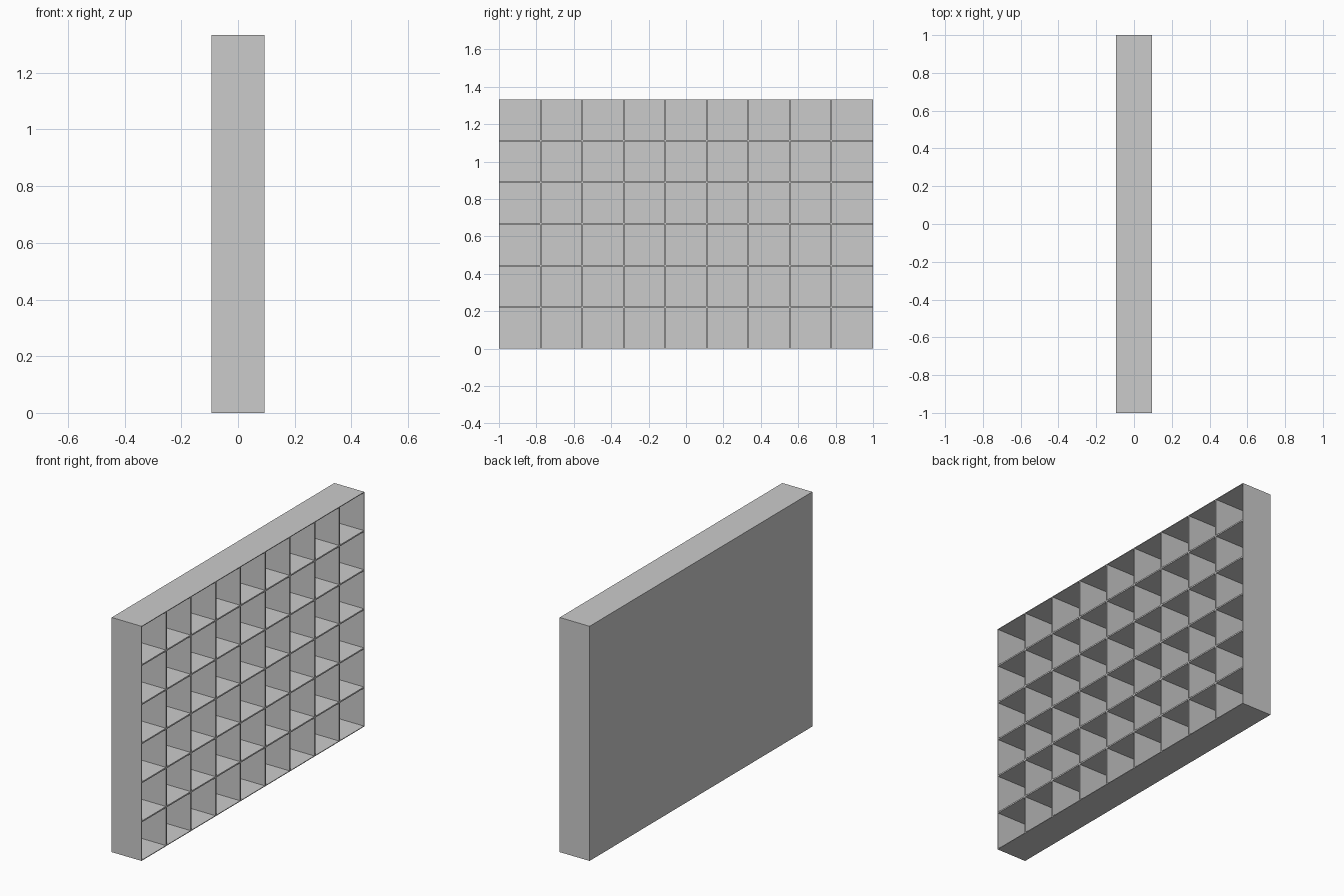
import bpy, bmesh
from mathutils import Matrix, Vector

if "Cube" in bpy.data.objects:
    bpy.data.objects.remove(bpy.data.objects["Cube"])

COLS, ROWS = 9, 6
CELL = 2 / COLS
HEIGHT = CELL * ROWS
HALF_DEPTH = 0.094
WALL = 0.004      # each cell's own wall; neighbouring cells double it
BACK = 0.004

bm = bmesh.new()

# Open front: one grid face per compartment, facing +x
bmesh.ops.create_grid(bm, x_segments=COLS, y_segments=ROWS, size=1)
for v in bm.verts:
    v.co = Vector((HALF_DEPTH, v.co.x, (v.co.y + 1) * HEIGHT / 2))
bm.normal_update()
cells = bm.faces[:]
rim = [e for e in bm.edges if e.is_boundary]

# Outer frame and closed back panel
ext = bmesh.ops.extrude_edge_only(bm, edges=rim)["geom"]
for v in [g for g in ext if isinstance(g, bmesh.types.BMVert)]:
    v.co.x = -HALF_DEPTH
back_edges = [e for e in bm.edges if e.is_boundary]
bmesh.ops.contextual_create(bm, geom=back_edges)
bmesh.ops.recalc_face_normals(bm, faces=bm.faces[:])

# Compartments: inset the walls, then sink every cell to the back panel
bmesh.ops.inset_individual(bm, faces=cells, thickness=WALL, use_even_offset=True)
bmesh.ops.inset_individual(bm, faces=cells, thickness=0, depth=-(2 * HALF_DEPTH - BACK))

mesh = bpy.data.meshes.new("cubby_shelf")
bm.to_mesh(mesh)
bm.free()
shelf = bpy.data.objects.new("cubby_shelf", mesh)
bpy.context.collection.objects.link(shelf)
